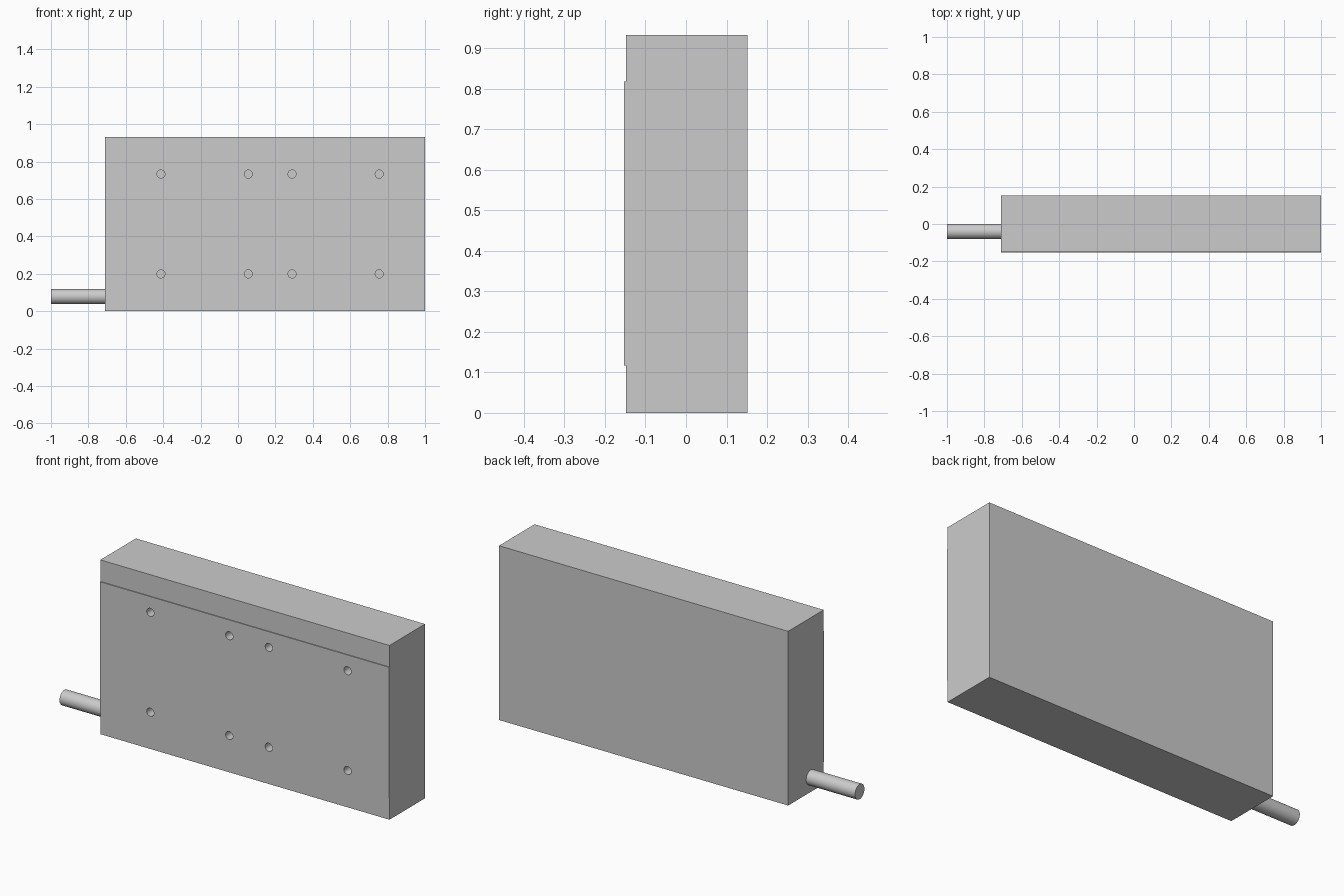
import bpy, bmesh, math
from mathutils import Matrix, Vector

if "Cube" in bpy.data.objects:
    bpy.data.objects.remove(bpy.data.objects["Cube"])

X0, X1, H = -0.711, 1.0, 0.932
YF, YB, STEP = -0.148, 0.152, 0.0045


def make_object(name, bm):
    bmesh.ops.recalc_face_normals(bm, faces=bm.faces)
    mesh = bpy.data.meshes.new(name)
    bm.to_mesh(mesh)
    bm.free()
    obj = bpy.data.objects.new(name, mesh)
    bpy.context.collection.objects.link(obj)
    return obj


def add_cylinder(bm, centre, radius, depth, axis, sides):
    turn = Vector((0, 0, 1)).rotation_difference(Vector(axis)).to_matrix().to_4x4()
    bmesh.ops.create_cone(bm, cap_ends=True, segments=sides, radius1=radius,
                          radius2=radius, depth=depth,
                          matrix=Matrix.Translation(centre) @ turn)


def smooth(obj):
    bpy.ops.object.select_all(action='DESELECT')
    obj.select_set(True)
    bpy.context.view_layer.objects.active = obj
    bpy.ops.object.shade_smooth_by_angle(angle=math.radians(30))


# Housing: side profile with a slightly raised front pad, extruded along x
profile = [(YB, 0), (YB, H), (YF, H), (YF, 0.817), (YF - STEP, 0.817),
           (YF - STEP, 0.117), (YF, 0.117), (YF, 0)]
bm = bmesh.new()
face = bm.faces.new([bm.verts.new((X0, y, z)) for y, z in profile])
ext = bmesh.ops.extrude_face_region(bm, geom=[face], use_keep_orig=True)
bmesh.ops.translate(bm, vec=(X1 - X0, 0, 0),
                    verts=[v for v in ext["geom"] if isinstance(v, bmesh.types.BMVert)])
housing = make_object("housing", bm)

# Blind mounting holes in the front pad
bm = bmesh.new()
for x in (-0.412, 0.055, 0.289, 0.755):
    for z in (0.199, 0.733):
        add_cylinder(bm, (x, YF - STEP, z), 0.0215, 0.12, (0, 1, 0), 32)
cutter = make_object("hole_cutter", bm)
cutter.hide_render = True

cut = housing.modifiers.new("mounting_holes", 'BOOLEAN')
cut.operation = 'DIFFERENCE'
cut.solver = 'EXACT'
cut.object = cutter
bpy.context.view_layer.objects.active = housing
bpy.ops.object.modifier_apply(modifier=cut.name)
bpy.data.objects.remove(cutter, do_unlink=True)
smooth(housing)

# Cable stub leaving the left end
bm = bmesh.new()
add_cylinder(bm, ((X0 - 1) / 2, -0.04, 0.078), 0.04, 1 + X0, (1, 0, 0), 48)
smooth(make_object("cable", bm))
